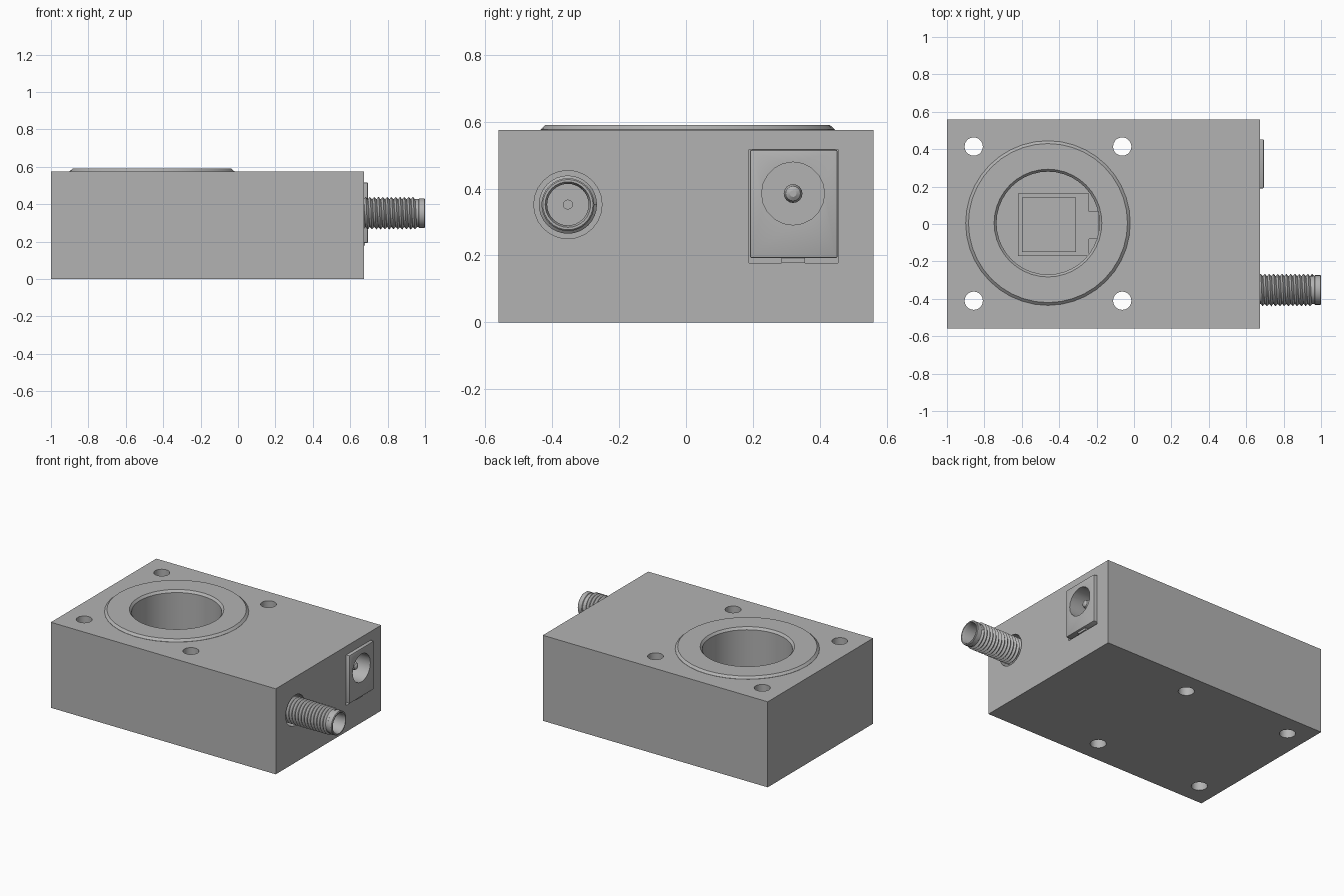
import bpy, bmesh, math
from mathutils import Matrix

if "Cube" in bpy.data.objects:
    bpy.data.objects.remove(bpy.data.objects["Cube"])

grey = bpy.data.materials.new("metal_grey")
grey.use_nodes = True
colour = (0.45, 0.45, 0.45, 1)
grey.diffuse_color = colour
grey.node_tree.nodes["Principled BSDF"].inputs["Base Color"].default_value = colour


def finish(name, bm, smooth=False):
    bmesh.ops.recalc_face_normals(bm, faces=bm.faces)
    mesh = bpy.data.meshes.new(name)
    bm.to_mesh(mesh)
    bm.free()
    mesh.materials.append(grey)
    ob = bpy.data.objects.new(name, mesh)
    bpy.context.collection.objects.link(ob)
    if smooth:
        shade(ob)
    return ob


def shade(ob):
    bpy.ops.object.select_all(action='DESELECT')
    ob.select_set(True)
    bpy.context.view_layer.objects.active = ob
    bpy.ops.object.shade_smooth_by_angle(angle=math.radians(30))


def box(name, x, y, z, bevel=0):
    bm = bmesh.new()
    bmesh.ops.create_cube(bm, size=1)
    for v in bm.verts:
        for i, (lo, hi) in enumerate((x, y, z)):
            v.co[i] = lo if v.co[i] < 0 else hi
    if bevel:
        bmesh.ops.bevel(bm, geom=bm.edges[:], offset=bevel, segments=2,
                        profile=0.5, affect='EDGES')
    return finish(name, bm)


def lathe(name, profile, centre, axis='Z', sides=40, closed=True):
    """Spin (radius, height) points round z or x; closed joins last to first."""
    bm = bmesh.new()
    rings = []
    for r, h in profile:
        ring = []
        for j in range(sides):
            a = math.tau * j / sides
            c, s = r * math.cos(a), r * math.sin(a)
            p = (c, s, h) if axis == 'Z' else (h, c, s)
            ring.append(bm.verts.new([p[i] + centre[i] for i in range(3)]))
        rings.append(ring)
    for k in range(len(rings) if closed else len(rings) - 1):
        lo, hi = rings[k], rings[(k + 1) % len(rings)]
        for j in range(sides):
            n = (j + 1) % sides
            bm.faces.new((lo[j], lo[n], hi[n], hi[j]))
    if not closed:
        bm.faces.new(rings[0])
        bm.faces.new(rings[-1])
    return finish(name, bm, True)


def rod(name, r, lo, hi, centre, axis='Z', sides=32):
    return lathe(name, [(r, lo), (r, hi)], centre, axis, sides, False)


def cut(ob, cutters):
    bpy.context.view_layer.objects.active = ob
    for c in cutters:
        mod = ob.modifiers.new("cut", 'BOOLEAN')
        mod.operation, mod.solver, mod.object = 'DIFFERENCE', 'EXACT', c
        bpy.ops.object.modifier_apply(modifier=mod.name)
        bpy.data.objects.remove(c)
    shade(ob)


TOP, SIDE = 0.575, 0.673
bore = (-0.46, 0.005, 0)
plug = (0, -0.353, 0.352)
jack = (0, 0.32, 0.385)

# housing with lens bore, four mounting holes and two connector openings
housing = box("housing", (-1, SIDE), (-0.56, 0.56), (0, TOP))
cutters = [rod("bore_cutter", 0.275, 0.15, 0.7, bore, sides=40)]
for x in (-0.857, -0.063):
    for y in (-0.41, 0.414):
        cutters.append(rod("hole_cutter", 0.049, -0.1, 0.7, (x, y, 0), sides=20))
cutters.append(rod("plug_cutter", 0.102, 0.5, 0.8, plug, 'X', 24))
cutters.append(box("jack_cutter", (0.3, 0.8), (0.188, 0.455), (0.177, 0.517)))
cut(housing, cutters)

# raised lens mount ring with chamfered rims
lathe("lens_mount_ring", [(0.275, 0.5), (0.44, 0.5), (0.44, TOP + 0.001),
      (0.425, 0.59), (0.288, 0.59), (0.275, 0.575)], bore)

# sensor at the bottom of the bore
box("sensor_board", (-0.62, -0.24), (-0.17, 0.162), (0.14, 0.17))
box("sensor_window", (-0.6, -0.31), (-0.15, 0.142), (0.16, 0.185))
box("sensor_tab", (-0.24, -0.19), (-0.08, 0.068), (0.14, 0.165))

# power jack with socket and centre pin
socket = box("power_jack", (0.31, 0.695), (0.191, 0.453), (0.192, 0.516), 0.006)
cut(socket, [rod("socket_cutter", 0.094, 0.45, 0.8, jack, 'X', 20)])
box("power_jack_foot", (0.31, 0.68), (0.285, 0.355), (0.178, 0.195))
lathe("power_jack_pin", [(0.028, 0.44), (0.028, 0.64), (0.022, 0.655),
      (0.01, 0.663)], jack, 'X', 16, False)

# threaded coaxial connector: sleeve, helical thread and centre pin
lathe("connector_sleeve", [(0.075, 0.5), (0.075, 0.965), (0.079, 0.968),
      (0.079, 0.996), (0.075, 1), (0.068, 1), (0.062, 0.985), (0.062, 0.75),
      (0.014, 0.75), (0.014, 0.5)], plug, 'X', 32)
rod("connector_pin", 0.015, 0.5, 0.9, plug, 'X', 12)

PITCH, START, END, SIDES = 0.023, 0.55, 0.972, 32
bm = bmesh.new()
rows = int((END - START) / PITCH) * 2 - 1
columns = []
for j in range(SIDES + 1):
    a = math.tau * j / SIDES
    column = []
    for i in range(rows):
        r = 0.087 if i % 2 else 0.074
        x = START + PITCH * (i / 2 + j / SIDES)
        column.append(bm.verts.new((x, plug[1] + r * math.cos(a),
                                    plug[2] + r * math.sin(a))))
    columns.append(column)
for near, far in zip(columns, columns[1:]):
    for i in range(rows - 1):
        bm.faces.new((near[i], near[i + 1], far[i + 1], far[i]))
bmesh.ops.remove_doubles(bm, verts=bm.verts, dist=0.0005)
finish("connector_thread", bm, True)
